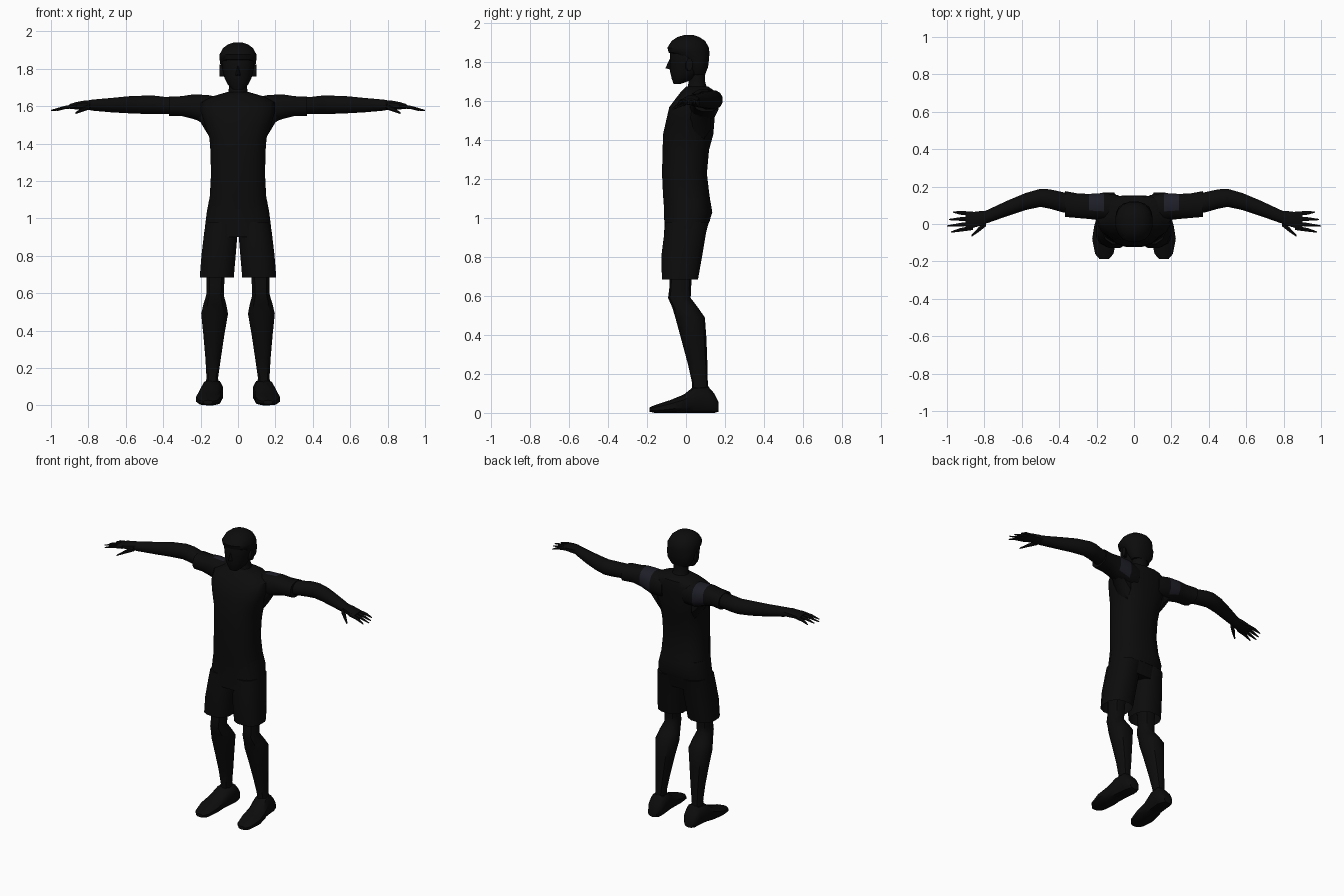
import bpy, bmesh, math
from mathutils import Vector


def material(name, color):
    m = bpy.data.materials.new(name)
    m.diffuse_color = (*color, 1)
    return m


BLACK = material("near_black", (0.0036, 0.0036, 0.0036))
PATCH = material("dark_slate", (0.013, 0.013, 0.021))
OTHER = {"x": (1, 2), "y": (0, 2), "z": (0, 1)}


def finish(name, bm, mirror):
    bmesh.ops.recalc_face_normals(bm, faces=bm.faces)
    me = bpy.data.meshes.new(name)
    bm.to_mesh(me)
    bm.free()
    ob = bpy.data.objects.new(name, me)
    bpy.context.collection.objects.link(ob)
    me.materials.append(BLACK)
    me.materials.append(PATCH)
    if mirror:
        ob.modifiers.new("mirror", "MIRROR").use_mirror_merge = False
    bpy.ops.object.select_all(action="DESELECT")
    bpy.context.view_layer.objects.active = ob
    ob.select_set(True)
    bpy.ops.object.shade_smooth_by_angle(angle=math.radians(40))
    return ob


def loft(name, axis, rings, sides=12, power=0.85, mirror=False, caps=(True, True), rule=None):
    """Skin rounded sections: (position along axis, u min, u max, v min, v max)."""
    bm = bmesh.new()
    u, v = OTHER[axis]
    w = "xyz".index(axis)
    loops = []
    for pos, u0, u1, v0, v1 in rings:
        loop = []
        for i in range(sides):
            a = 2 * math.pi * (i + 0.5) / sides
            c, s = math.cos(a), math.sin(a)
            p = [0, 0, 0]
            p[w] = pos
            p[u] = (u0 + u1) / 2 + (u1 - u0) / 2 * math.copysign(abs(c) ** power, c)
            p[v] = (v0 + v1) / 2 + (v1 - v0) / 2 * math.copysign(abs(s) ** power, s)
            loop.append(bm.verts.new(p))
        loops.append(loop)
    for a, b in zip(loops, loops[1:]):
        for i in range(sides):
            j = (i + 1) % sides
            bm.faces.new((a[i], a[j], b[j], b[i]))
    if caps[0]:
        bm.faces.new(loops[0])
    if caps[1]:
        bm.faces.new(loops[-1])
    if rule:
        for f in bm.faces:
            f.material_index = int(rule(f.calc_center_median()))
    return finish(name, bm, mirror)


def tube(name, points, radii, flat=0.8, sides=6):
    """Tapered limb through points lying mostly along x."""
    rings = [(p[0], p[1] - r, p[1] + r, p[2] - r * flat, p[2] + r * flat)
             for p, r in zip(points, radii)]
    return loft(name, "x", rings, sides=sides, power=1, mirror=True)


# Shirt body, from hem to collar
loft("shirt", "z", [
    (0.98, -0.172, 0.172, -0.112, 0.122), (1.03, -0.168, 0.168, -0.113, 0.136),
    (1.12, -0.153, 0.153, -0.12, 0.122), (1.23, -0.147, 0.147, -0.125, 0.109),
    (1.35, -0.149, 0.149, -0.122, 0.12), (1.43, -0.155, 0.155, -0.12, 0.142),
    (1.50, -0.18, 0.18, -0.104, 0.148), (1.57, -0.20, 0.20, -0.088, 0.153),
    (1.62, -0.20, 0.20, -0.05, 0.155), (1.652, -0.14, 0.14, -0.025, 0.15),
    (1.675, -0.06, 0.06, 0.0, 0.115)], sides=16, power=0.8)

# Sleeves with a shoulder patch on the upper rear
loft("sleeve", "x", [
    (0.08, 0.02, 0.155, 1.50, 1.645), (0.16, 0.015, 0.168, 1.50, 1.662),
    (0.24, 0.025, 0.163, 1.53, 1.665), (0.30, 0.03, 0.165, 1.545, 1.655),
    (0.37, 0.036, 0.178, 1.545, 1.652)], mirror=True,
    rule=lambda c: 0.17 < c.x < 0.23 and c.y > 0.07 and c.z > 1.53)
# Underarm gusset
loft("underarm", "x", [
    (0.13, 0.0, 0.13, 1.40, 1.60), (0.165, 0.01, 0.13, 1.45, 1.60),
    (0.20, 0.03, 0.13, 1.51, 1.60), (0.24, 0.05, 0.13, 1.54, 1.60)], sides=8, mirror=True)

# Arms
loft("arm", "x", [
    (0.30, 0.05, 0.155, 1.56, 1.645), (0.38, 0.06, 0.172, 1.557, 1.65),
    (0.45, 0.08, 0.187, 1.557, 1.658), (0.50, 0.09, 0.19, 1.557, 1.658),
    (0.58, 0.073, 0.167, 1.56, 1.655), (0.68, 0.04, 0.125, 1.566, 1.645),
    (0.78, 0.005, 0.078, 1.575, 1.636), (0.80, 0.0, 0.07, 1.58, 1.632)], power=1, mirror=True)

# Hands
loft("palm", "x", [
    (0.78, 0.008, 0.072, 1.58, 1.633), (0.82, -0.012, 0.072, 1.58, 1.632),
    (0.87, -0.026, 0.066, 1.582, 1.622), (0.90, -0.03, 0.062, 1.584, 1.612)],
    sides=8, mirror=True)
for i, (tx, ty, by) in enumerate(
        [(0.967, 0.064, 0.055), (0.988, 0.024, 0.029), (1.0, -0.011, 0.003), (0.978, -0.043, -0.02)]):
    tube(f"finger_{i + 1}", [(0.86, by, 1.602), (0.93, (by + ty) / 2, 1.592), (tx, ty, 1.577)],
         [0.014, 0.011, 0.004])
tube("thumb", [(0.79, 0.005, 1.598), (0.83, -0.03, 1.583), (0.87, -0.064, 1.562)],
     [0.018, 0.015, 0.006])

# Shorts: hips and open legs
loft("shorts_hips", "z", [
    (0.90, -0.182, 0.182, -0.115, 0.098), (0.95, -0.18, 0.18, -0.113, 0.11),
    (1.03, -0.17, 0.17, -0.114, 0.137), (1.10, -0.157, 0.157, -0.116, 0.125)],
    sides=16, power=0.8)
loft("shorts_leg", "z", [
    (0.685, 0.02, 0.207, -0.126, 0.064), (0.80, 0.01, 0.198, -0.13, 0.085),
    (0.92, 0.0, 0.184, -0.115, 0.105), (0.98, 0.0, 0.174, -0.11, 0.12)],
    power=0.8, mirror=True, caps=(False, True))

# Legs
loft("leg", "z", [
    (0.08, 0.10, 0.178, 0.03, 0.125), (0.15, 0.105, 0.17, 0.032, 0.112),
    (0.25, 0.09, 0.176, 0.01, 0.11), (0.38, 0.07, 0.188, -0.025, 0.105),
    (0.49, 0.05, 0.20, -0.055, 0.097), (0.54, 0.06, 0.188, -0.07, 0.062),
    (0.59, 0.074, 0.172, -0.092, 0.024), (0.64, 0.072, 0.17, -0.086, 0.026),
    (0.70, 0.068, 0.172, -0.085, 0.03), (0.85, 0.05, 0.17, -0.09, 0.06)],
    sides=10, power=0.9, mirror=True)

# Shoes
loft("shoe", "y", [
    (-0.188, 0.135, 0.185, 0.006, 0.028), (-0.16, 0.108, 0.21, 0.0, 0.04),
    (-0.08, 0.09, 0.226, 0.0, 0.066), (-0.01, 0.09, 0.215, 0.0, 0.095),
    (0.04, 0.085, 0.20, 0.0, 0.135), (0.11, 0.078, 0.192, 0.0, 0.14),
    (0.145, 0.085, 0.185, 0.0, 0.10), (0.168, 0.105, 0.17, 0.006, 0.055)],
    sides=10, power=0.75, mirror=True)

# Neck and head
loft("neck", "z", [
    (1.63, -0.075, 0.075, -0.015, 0.13), (1.665, -0.055, 0.055, 0.005, 0.11),
    (1.70, -0.05, 0.05, 0.012, 0.10), (1.77, -0.052, 0.052, 0.0, 0.10)], power=1)
loft("head", "z", [
    (1.69, -0.03, 0.03, -0.064, -0.025), (1.715, -0.056, 0.056, -0.074, 0.045),
    (1.75, -0.073, 0.073, -0.083, 0.085), (1.80, -0.085, 0.085, -0.083, 0.105),
    (1.85, -0.09, 0.09, -0.085, 0.11), (1.90, -0.08, 0.08, -0.07, 0.09)], sides=16, power=0.9)
loft("hair", "z", [
    (1.735, -0.062, 0.062, 0.02, 0.098), (1.775, -0.088, 0.088, 0.005, 0.114),
    (1.82, -0.096, 0.096, -0.02, 0.12), (1.85, -0.10, 0.10, -0.09, 0.122),
    (1.875, -0.101, 0.101, -0.098, 0.12), (1.91, -0.082, 0.082, -0.075, 0.10),
    (1.93, -0.055, 0.055, -0.045, 0.07), (1.94, -0.025, 0.025, -0.01, 0.04)], sides=16, power=0.9)
loft("ear", "x", [
    (0.075, -0.005, 0.025, 1.755, 1.815), (0.098, 0.0, 0.035, 1.755, 1.825)],
    sides=8, power=1, mirror=True)

# Nose wedge
bm = bmesh.new()
tip = bm.verts.new(Vector((0, -0.106, 1.77)))
base = [bm.verts.new(p) for p in ((0, -0.08, 1.825), (0.018, -0.076, 1.762), (-0.018, -0.076, 1.762))]
for i in range(3):
    bm.faces.new((tip, base[i], base[(i + 1) % 3]))
bm.faces.new(base)
finish("nose", bm, False)
